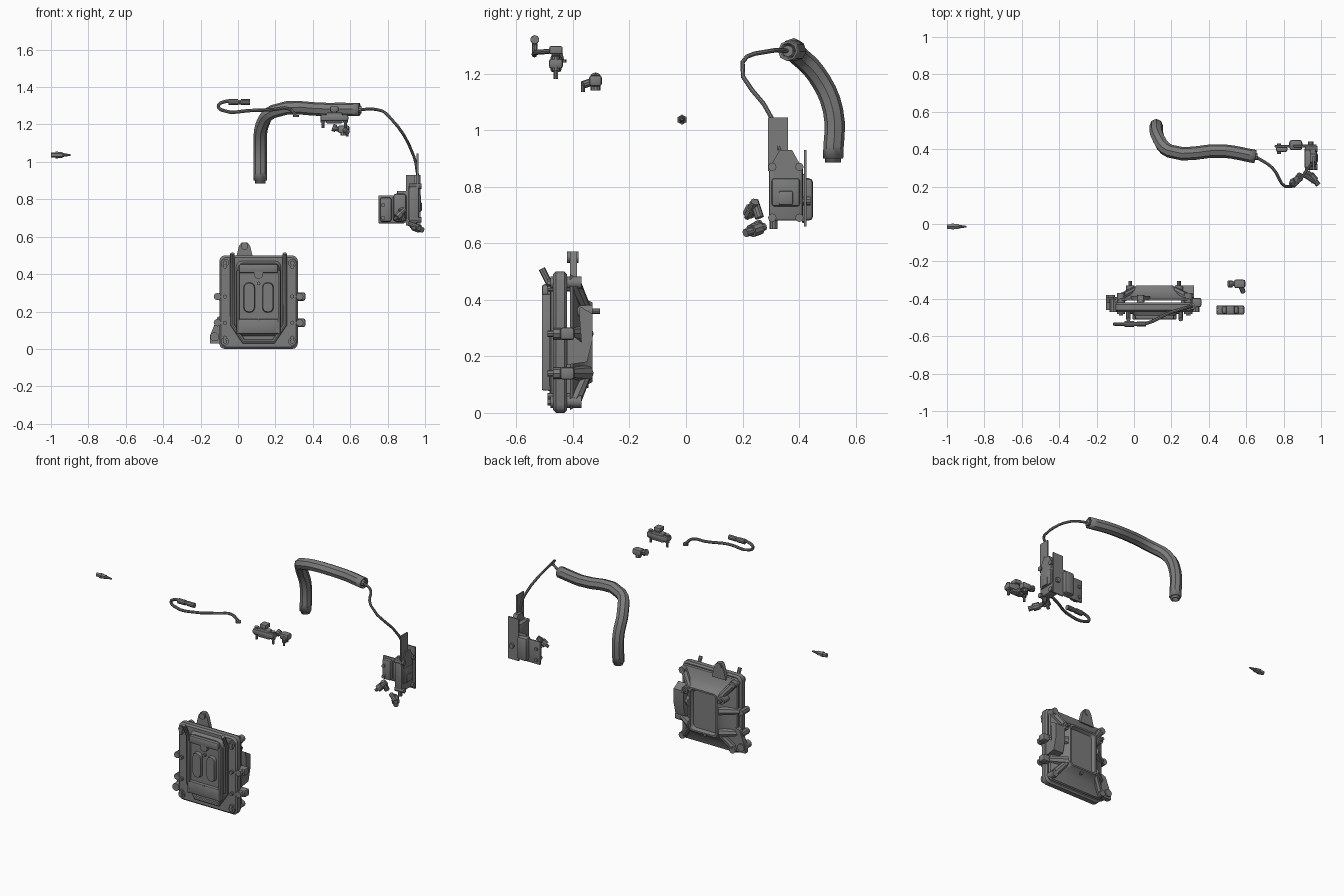
import bpy, bmesh, math
from mathutils import Vector, Matrix

cube = bpy.data.objects.get("Cube")
if cube:
    bpy.data.objects.remove(cube)

grey = bpy.data.materials.new("dark grey")
grey.use_nodes = True
tone = (.2, .2, .2, 1)
grey.diffuse_color = tone
grey.node_tree.nodes["Principled BSDF"].inputs["Base Color"].default_value = tone
parts = []
SIDES = (-1, 1)
LEFT, BACK, UP = (Vector(axis) for axis in Matrix.Identity(3))


def add_part(name, bm):
    bmesh.ops.recalc_face_normals(bm, faces=bm.faces)
    mesh = bpy.data.meshes.new(name)
    bm.to_mesh(mesh)
    bm.free()
    mesh.materials.append(grey)
    part = bpy.data.objects.new(name, mesh)
    bpy.context.collection.objects.link(part)
    parts.append(part)


def box(name, centre, size, bevel=.01):
    bm = bmesh.new()
    bmesh.ops.create_cube(bm, size=1)
    bmesh.ops.scale(bm, vec=size, verts=bm.verts)
    bmesh.ops.translate(bm, vec=centre, verts=bm.verts)
    if bevel:
        bmesh.ops.bevel(bm, geom=bm.edges[:], offset=bevel, segments=2, affect='EDGES', profile=.5)
    add_part(name, bm)


def rod(name, start, end, radius, tip=None, sides=10):
    """Cylinder, or cone when a tip radius is given, between two points."""
    start, end = Vector(start), Vector(end)
    span = end - start
    turn = span.to_track_quat('Z', 'Y').to_matrix().to_4x4()
    bm = bmesh.new()
    bmesh.ops.create_cone(bm, cap_ends=True, segments=sides, radius1=radius, radius2=tip or radius,
                          depth=span.length, matrix=Matrix.Translation((start + end) / 2) @ turn)
    add_part(name, bm)


def turned(name, start, axis, steps, sides=10):
    """Chain of cylinders along one axis, from (length, radius) steps."""
    point, axis = Vector(start), Vector(axis).normalized()
    for length, radius in steps:
        rod(name, point, point + axis * length, radius, sides=sides)
        point = point + axis * length


def bolt(name, x, z, front, back, radius, sides=8):
    """Cylinder running front to back."""
    rod(name, (x, front, z), (x, back, z), radius, sides=sides)


def loft(name, centre, half_width, half_height, sections, corner=.03):
    """Rounded rectangle, inset at each (depth, inset) section and joined."""
    bm = bmesh.new()
    rings = []
    for y, inset in sections:
        ring = []
        for step in range(16):
            angle = math.tau * (step - step // 4) / 12
            quadrant = math.tau * (step // 4 + .5) / 4
            sx, sz = math.copysign(1, math.cos(quadrant)), math.copysign(1, math.sin(quadrant))
            ring.append(bm.verts.new((
                centre.x + sx * (half_width - inset - corner) + corner * math.cos(angle), y,
                centre.z + sz * (half_height - inset - corner) + corner * math.sin(angle))))
        rings.append(ring)
    for near, far in zip(rings, rings[1:]):
        for i in range(len(near)):
            bm.faces.new((near[i], near[i - 1], far[i - 1], far[i]))
    bm.faces.new(rings[0])
    bm.faces.new(rings[-1])
    add_part(name, bm)


def prism(name, outline, thickness):
    """Flat outline of points extruded along a vector."""
    bm = bmesh.new()
    face = bm.faces.new([bm.verts.new(point) for point in outline])
    grown = bmesh.ops.extrude_face_region(bm, geom=[face])["geom"]
    bmesh.ops.translate(bm, vec=thickness, verts=[v for v in grown if isinstance(v, bmesh.types.BMVert)])
    add_part(name, bm)


def tube(name, points, radius, wall=0, handles='AUTO'):
    """Pipe along a path, hollow when a wall is given."""
    curve = bpy.data.curves.new(name, 'CURVE')
    curve.dimensions = '3D'
    curve.bevel_depth, curve.bevel_resolution, curve.resolution_u = radius, 2, 4
    curve.use_fill_caps = not wall
    spline = curve.splines.new('BEZIER')
    spline.bezier_points.add(len(points) - 1)
    for knot, point in zip(spline.bezier_points, points):
        knot.co = point
        knot.handle_left_type = knot.handle_right_type = handles
    curve.materials.append(grey)
    pipe = bpy.data.objects.new(name, curve)
    bpy.context.collection.objects.link(pipe)
    bpy.ops.object.select_all(action='DESELECT')
    pipe.select_set(True)
    bpy.context.view_layer.objects.active = pipe
    bpy.ops.object.convert(target='MESH')
    pipe = bpy.context.view_layer.objects.active
    if wall:
        shell = pipe.modifiers.new("wall", 'SOLIDIFY')
        shell.thickness, shell.offset = wall, -1
    parts.append(pipe)


# Control unit: housing plate and front lid
unit = Vector((.11, -.42, .25))
front, lid_face, plate_face, plate_back = -.51, -.49, -.47, -.42
loft("housing_plate", unit, .21, .25,
     [(plate_face, .01), (plate_face + .01, 0), (plate_back - .01, 0), (plate_back, .01)])
loft("lid", unit + UP * .02, .12, .2, [(plate_face, 0), (lid_face, .01)])
for side in SIDES:
    loft("raised_slot", unit + LEFT * side * .05 + UP * .025, .03, .08, [(lid_face, 0), (front, .003)], .025)
    box("lid_wall", unit + Vector((side * .11, -.07, 0)), (.014, .04, .34), .004)
    bolt("lid_screw", unit.x + side * .1, .1, front, lid_face, .01)
    bolt("lid_screw", unit.x, unit.z + side * .1, front, lid_face, .01)
box("lower_block", (unit.x, -.495, .12), (.22, .03, .08))
box("upper_bar", (unit.x, -.495, .43), (.21, .03, .05))
bolt("upper_boss", unit.x, .4, front, lid_face, .025, 14)

# Retaining rail round the lid, one half mirrored to the other
rail_half = [Vector((.14, front, .51)), Vector((.14, plate_face, .43)),
             Vector((.14, plate_face, .13)), Vector((.08, plate_face, .04))]
path = rail_half + [Vector((-p.x, p.y, p.z)) for p in reversed(rail_half)]
tube("retaining_rail", [p + LEFT * unit.x for p in path], .012, handles='VECTOR')

# Rear mounting bracket with a recessed window
inner, outer = -.33, -.41
loft("rear_bracket", unit, .2, .24,
     [(outer, 0), (outer + .01, .005), (-.38, .06), (-.35, .09), (inner, .1), (inner, .11), (-.35, .12)], .02)
for side in SIDES:
    across = unit + LEFT * side * .18
    for end in SIDES:
        corner = across + UP * end * .21
        bolt("corner_column", corner.x, corner.z, plate_face - .01, inner - .04, .022, 12)
        bolt("corner_bolt", corner.x, corner.z, lid_face, plate_face, .013, 6)
        hub = unit + Vector((side * .1, .07, end * .11))
        rod("corner_rib", corner + BACK * .025, hub, .024, .018, sides=8)
        # Side arms reaching from the bracket to the housing
        z = unit.z - .04 + end * .07
        rod("side_arm", (hub.x, hub.y, z), (unit.x + side * .21, plate_back, z), .028, .02, sides=8)
        bolt("side_boss", unit.x + side * .22, z, plate_face, plate_back + .02, .02)
        for height in (z, unit.z + end * .19):
            bolt("clamp_bolt", across.x, height, lid_face, outer, .011)
    bolt("upper_stud", unit.x + side * .13, .36, outer, inner, .022, 12)
    bolt("upper_stud_tip", unit.x + side * .13, .36, inner, -.305, .01)
bolt("lower_stud", unit.x, .1, outer, -.345, .012)

# Curved shell over the left side of the bracket
shell = [(plate_back, .17), (-.35, .18), (inner, .26), (inner, .35), (-.38, .38), (-.37, .25), (plate_back, .29)]
prism("left_side_shell", [(.25, *point) for point in shell], LEFT * .07)

# Mounting ears
rise = UP * .1
ear = [Vector((.035 + side * half, outer, z)) for side, widths in ((-1, (.05, .03, .015)), (1, (.015, .03, .05)))
       for half, z in zip(widths, (.47, .55, .57) if side < 0 else (.57, .55, .47))]
prism("top_ear", ear, BACK * .025)
bolt("top_ear_boss", .035, .55, plate_back, -.38, .02, 12)
foot = [(-.08, .18), (-.11, .17), (-.15, .07), (-.15, .03), (-.08, .03)]
prism("right_ear", [(x, plate_back, z) for x, z in foot], BACK * .03)
bolt("right_ear_boss", -.125, .065, -.46, -.38, .024, 12)
for z in (.14, .28):
    box("left_ear", (.33, plate_back, z), (.06, .05, .045))

# Large hose with its inner sleeve
bottom, bend, end = Vector((.12, .52, .9)), Vector((.12, .52, 1.07)), Vector((.65, .36, 1.28))
tube("large_hose", [bottom, bend, (.13, .46, 1.2), (.19, .39, 1.27), (.48, .39, 1.28), end], .036, .008)
tube("hose_sleeve", [bottom - UP * .015, bend], .028, .008)
rod("hose_plug", end - LEFT * .02, end + LEFT * .01, .02)

# Thin lead from the hose to the sensor unit
tube("thin_lead", [end, (.74, .3, 1.28), (.81, .2, 1.24), (.94, .31, 1.03), (.96, .33, .93)], .008)

# Sensor unit on its bracket
box("rear_plate", (.937, .422, .795), (.075, .008, .27), 0)
box("bracket_plate", (.82, .416, .746), (.14, .012, .15), .005)
box("bracket_rise", (.885, .416, .76), (.07, .012, .17), .005)
box("bracket_swell", (.865, .422, .755), (.07, .055, .15), .015)
box("bracket_pad", (.79, .4, .745), (.06, .03, .13))
for z in (.7, .77):
    bolt("bracket_screw", .775, z, .375, .43, .011)
sensor = Vector((.94, .353, .78))
box("sensor_body", sensor, (.055, .12, .2))
box("sensor_cover", sensor + LEFT * .025, (.025, .1, .1))
box("sensor_socket", sensor + Vector((.03, 0, -.02)), (.025, .05, .05), .006)
neck = [(side * half, z) for side, order in ((-1, 1), (1, -1))
        for half, z in ((.04, .04), (.055, .09), (.022, .15))[::order]]
prism("sensor_neck", [sensor + BACK * y + UP * z for y, z in neck], LEFT * .03)
box("upper_tab", (.96, .325, .95), (.009, .07, .19), 0)
for side in SIDES:
    for end in SIDES:
        start = sensor + Vector((-.025, side * .048, end * .09))
        rod("sensor_bolt", start, start + LEFT * .065, .015, sides=8)
rod("sensor_side_pin", (.945, .4, .75), (.945, .44, .75), .016)
rod("sensor_lower_pin", (.945, .31, .65), (.945, .31, .7), .014)

# Two small plugs below the sensor unit
turned("upper_plug", (.835, .215, .69), (2, 1, 2), [(.02, .01), (.03, .022), (.035, .015)])
rod("upper_plug_branch", (.87, .24, .75), (.885, .26, .69), .016)
turned("lower_plug", (.985, .21, .636), (-5, 6, 2), [(.03, .015), (.04, .023), (.02, .014)])
rod("lower_plug_branch", (.915, .26, .67), (.97, .225, .65), .014)

# Looped cable with an inline plug
plug, tail = Vector((-.05, -.535, 1.32)), Vector((.31, -.44, 1.25))
tube("looped_cable", [plug + LEFT * .05, plug - LEFT * .03, plug - Vector((.055, 0, .022)),
                      plug - Vector((.03, 0, .045)), (.07, -.53, 1.275), (.19, -.475, 1.28),
                      (.27, -.45, 1.285), tail], .009)
turned("inline_plug", plug, LEFT, [(.05, .016), (.015, .012), (.05, .015)])
rod("cable_eyelet", tail - UP * .01, tail, .018)

# Valve block
valve = Vector((.515, -.46, 1.235))
box("valve_base", valve, (.15, .05, .035))
box("valve_body", valve, (.09, .04, .06))
rod("valve_neck", valve, valve + UP * .04, .016)
box("valve_cap", valve + UP * .048, (.045, .047, .028), .006)
for side in SIDES:
    turned("valve_bolt", valve + LEFT * side * .06 + UP * .025, -UP, [(.05, .014), (.03, .008)])

# Angled pressure sensor
gauge = Vector((.565, -.32, 1.175))
box("pressure_sensor_body", gauge, (.06, .045, .04))
rod("pressure_sensor_collar", gauge - UP * .035, gauge, .018)
turned("pressure_sensor_nozzle", gauge - LEFT * .06 + UP * .01, (3, 0, -1), [(.02, .02), (.04, .013)])
elbow = gauge + Vector((.02, -.045, -.015))
rod("pressure_sensor_foot", gauge, elbow, .014)
rod("pressure_sensor_pin", elbow, elbow - UP * .025, .007)

# Loose temperature probe
probe = Vector((-1, -.014, 1.037))
turned("probe", probe, LEFT, [(.025, .014), (.012, .018), (.025, .015)], 6)
rod("probe_tip", probe + LEFT * .06, probe + LEFT * .105, .011, .004)

# Soft shading with crisp edges
bpy.ops.object.select_all(action='DESELECT')
for part in parts:
    part.select_set(True)
bpy.context.view_layer.objects.active = parts[0]
bpy.ops.object.shade_smooth_by_angle(angle=math.radians(35))
